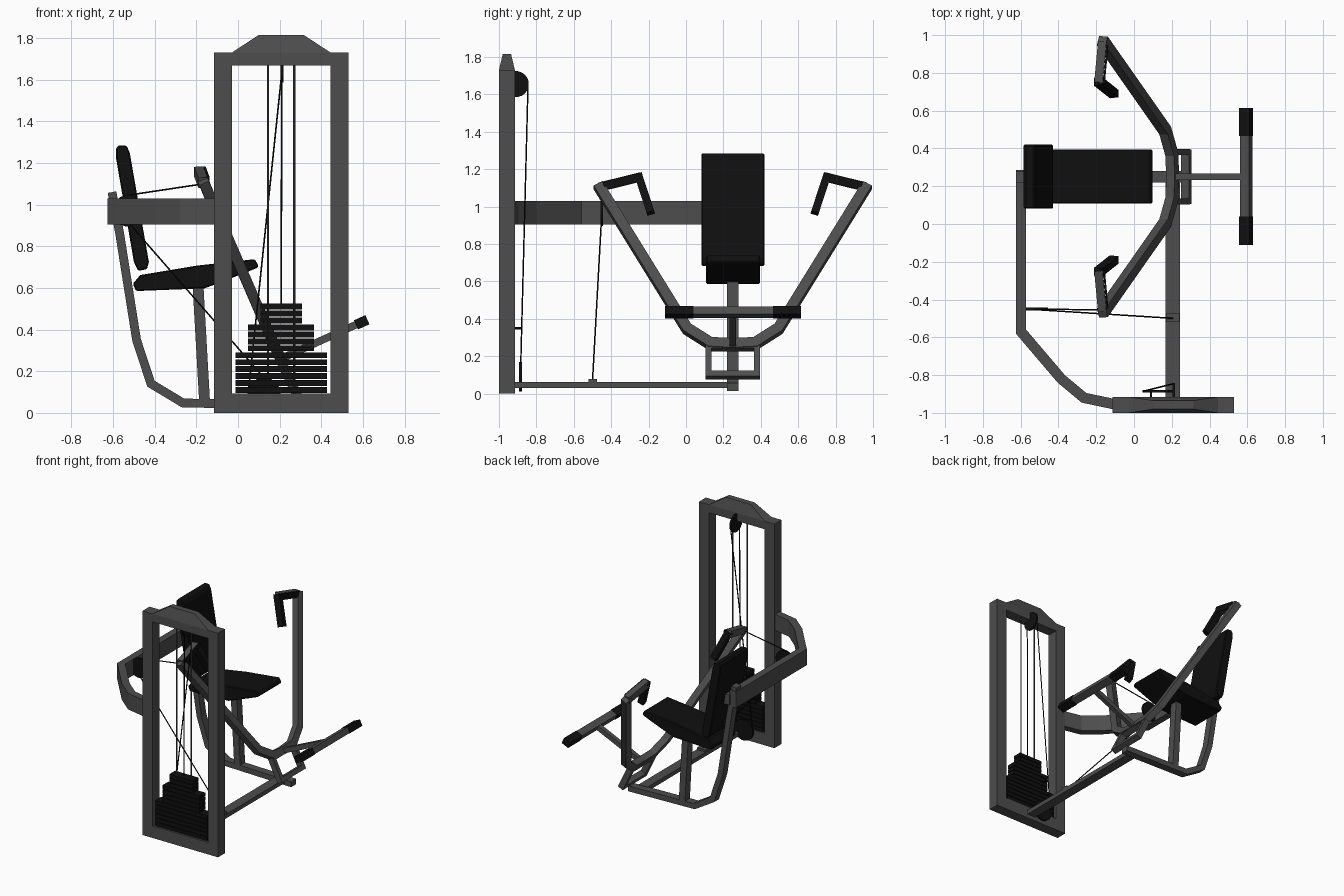
import bpy, bmesh, math
from mathutils import Vector as V

if "Cube" in bpy.data.objects:
    bpy.data.objects.remove(bpy.data.objects["Cube"])


def material(name, c):
    m = bpy.data.materials.new(name)
    m.diffuse_color = (c, c, c, 1)
    m.use_nodes = True
    m.node_tree.nodes["Principled BSDF"].inputs["Base Color"].default_value = m.diffuse_color
    return m


GREY = material("steel grey", 0.075)
BLACK = material("rubber black", 0.005)
MID = 0.25      # symmetry plane of the seat, arms and lever
TX = 0.207      # middle of the weight tower


def finish(name, bm, mat):
    bmesh.ops.recalc_face_normals(bm, faces=bm.faces)
    me = bpy.data.meshes.new(name)
    bm.to_mesh(me)
    bm.free()
    me.materials.append(mat)
    ob = bpy.data.objects.new(name, me)
    bpy.context.collection.objects.link(ob)
    return ob


def loft(name, rings, mat):
    bm = bmesh.new()
    rs = [[bm.verts.new(p) for p in r] for r in rings]
    n = len(rs[0])
    for a, b in zip(rs, rs[1:]):
        for i in range(n):
            bm.faces.new((a[i], a[(i + 1) % n], b[(i + 1) % n], b[i]))
    bm.faces.new(rs[0])
    bm.faces.new(rs[-1])
    return finish(name, bm, mat)


def box(name, x, y, z, mat=GREY):
    ring = lambda h: [(x[0], y[0], h), (x[1], y[0], h), (x[1], y[1], h), (x[0], y[1], h)]
    return loft(name, [ring(z[0]), ring(z[1])], mat)


def bar(name, pts, normal, a, b, mat=GREY):
    """Rectangular tube along a path: a wide along the normal, b across, with mitred bends."""
    pts = [V(p) for p in pts]
    rings = []
    for i, p in enumerate(pts):
        d0 = (p - pts[i - 1]).normalized() if i else (pts[1] - p).normalized()
        d1 = (pts[i + 1] - p).normalized() if i < len(pts) - 1 else d0
        t = (d0 + d1).normalized()
        u = V(normal)
        u = (u - t * u.dot(t)).normalized()
        v = t.cross(u) / t.dot(d0)
        rings.append([p + u * (a / 2 * s) + v * (b / 2 * r)
                      for s, r in ((1, 1), (1, -1), (-1, -1), (-1, 1))])
    return loft(name, rings, mat)


def rod(name, p, q, r, mat, sides=8):
    p, q = V(p), V(q)
    t = (q - p).normalized()
    u = t.orthogonal().normalized()
    v = t.cross(u)
    circle = [(u * math.cos(k * math.tau / sides) + v * math.sin(k * math.tau / sides)) * r
              for k in range(sides)]
    return loft(name, [[c + o for o in circle] for c in (p, q)], mat)


def pad(name, profile, y0, y1):
    ob = loft(name, [[(x, y, z) for x, z in profile] for y in (y0, y1)], BLACK)
    m = ob.modifiers.new("soft edge", 'BEVEL')
    m.width, m.segments, m.limit_method, m.angle_limit = 0.006, 1, 'ANGLE', 1.0
    return ob


# Weight tower
for side, x in (("left", (-0.115, -0.03)), ("right", (0.443, 0.53))):
    box("tower_post_" + side, x, (-1, -0.915), (0, 1.73))
box("tower_bottom", (-0.03, 0.443), (-1, -0.915), (0, 0.092))
box("tower_top", (-0.03, 0.443), (-1, -0.915), (1.668, 1.73))
loft("tower_cap", [[(-0.03, -1, 1.73), (0.445, -1, 1.73), (0.445, -0.915, 1.73), (-0.03, -0.915, 1.73)],
                   [(0.1, -0.98, 1.815), (0.315, -0.98, 1.815), (0.315, -0.935, 1.815), (0.1, -0.935, 1.815)]], GREY)

# Weight stack, plates with thin gaps
pitch = 0.0335
for i in range(13):
    half = 0.22 if i < 6 else 0.158 if i < 10 else 0.1
    z = 0.095 + i * pitch
    box(f"weight_plate_{i + 1}", (TX - half, TX + half), (-0.99, -0.92), (z, z + pitch - 0.005), BLACK)
for x in (0.145, 0.27):
    rod("guide_rod", (x, -0.955, 0.09), (x, -0.955, 1.67), 0.005, GREY)

# Pulleys
rod("top_pulley", (0.204, -0.91, 1.655), (0.218, -0.91, 1.655), 0.07, BLACK, 20)
rod("bottom_pulley", (0.125, -0.892, 0.09), (0.125, -0.878, 0.09), 0.08, BLACK, 20)
rod("beam_pulley", (-0.53, -0.457, 0.97), (-0.53, -0.443, 0.97), 0.075, BLACK, 20)

# Cables
for name, p, q in (
        ("stack_cable", (0.211, -0.955, 1.66), (TX, -0.955, 0.5)),
        ("tower_cable", (0.211, -0.845, 1.64), (0.05, -0.885, 0.1)),
        ("arm_cable", (-0.53, -0.45, 1.045), (-0.165, -0.455, 1.1)),
        ("floor_cable", (-0.575, -0.45, 0.97), (0.215, -0.5, 0.065))):
    rod(name, p, q, 0.004, BLACK, 6)
rod("cable_guide", (0.09, -0.915, 0.35), (0.09, -0.875, 0.35), 0.006, BLACK, 6)

# Floor rails, side beam and curved spine
box("floor_beam", (0.167, 0.243), (-0.92, 0.23), (0.03, 0.062))
box("cable_anchor", (0.17, 0.24), (-0.52, -0.475), (0.062, 0.078))
bar("side_beam", [(-0.598, 0.285, 0.968), (-0.598, -0.57, 0.968), (-0.385, -0.82, 0.968),
                  (-0.265, -0.92, 0.968), (-0.1, -0.955, 0.968)], (0, 0, 1), 0.125, 0.055)
bar("spine", [(-0.605, MID, 1.06), (-0.568, MID, 0.86), (-0.487, MID, 0.35), (-0.418, MID, 0.14),
              (-0.265, MID, 0.048), (0.3, MID, 0.035)], (0, 1, 0), 0.06, 0.042)

# Seat, backrest and seat post
bar("seat_post", [(-0.193, MID, 0.63), (-0.16, MID, 0.045)], (0, 1, 0), 0.06, 0.052)
pad("seat", [(-0.505, 0.62), (-0.49, 0.585), (-0.16, 0.598), (0.02, 0.667), (0.09, 0.695),
             (0.1, 0.705), (0.08, 0.738), (-0.2, 0.707), (-0.47, 0.662)], 0.108, 0.395)
pad("backrest", [(-0.585, 1.22), (-0.585, 1.27), (-0.573, 1.284), (-0.535, 1.284), (-0.52, 1.25),
                 (-0.428, 0.725), (-0.437, 0.69), (-0.48, 0.682), (-0.5, 0.725)], 0.082, 0.42)
box("backrest_mount", (-0.58, -0.51), (0.2, 0.3), (0.92, 1.0))

# Tilted hub frame that carries the arms
tilt = (0.88, 0, 0.42)
for x, z in ((0.277, 0.1), (0.205, 0.25)):
    bar("hub_cross_bar", [(x, 0.105, z), (x, 0.395, z)], tilt, 0.045, 0.034)
for y in (0.12, 0.38):
    bar("hub_side_bar", [(0.277, y, 0.1), (0.205, y, 0.25)], tilt, 0.045, 0.032)

# Press arms with bent handles, mirrored about the seat
for side, s in (("left", 1), ("right", -1)):
    m = lambda x, y, z: (x, MID + s * (y - MID), z)
    bar("press_arm_" + side, [m(-0.168, -0.47, 1.115), m(0.165, 0.005, 0.347), m(0.2, 0.13, 0.268),
                              m(0.205, 0.25, 0.262)], tilt, 0.05, 0.055)
    bar("handle_bar_" + side, [m(-0.168, -0.46, 1.105), m(-0.188, -0.245, 1.158)], (1, 0, 0), 0.045, 0.05)
    bar("handle_pad_" + side, [m(-0.141, -0.44, 1.11), m(-0.16, -0.235, 1.161)], (1, 0, 0), 0.009, 0.046, BLACK)
    bar("handle_grip_" + side, [m(-0.19, -0.255, 1.17), m(-0.105, -0.188, 0.965)], (1, 0, 0), 0.048, 0.042, BLACK)

# Foot lever with cross bar and grips
bar("foot_lever", [(0.21, MID, 0.262), (0.59, MID, 0.434)], (0, 1, 0), 0.034, 0.036)
along = (0.91, 0, 0.41)
bar("foot_bar", [(0.594, 0.03, 0.435), (0.594, 0.47, 0.435)], along, 0.055, 0.044)
for y0, y1 in ((-0.112, 0.04), (0.465, 0.615)):
    bar("foot_grip", [(0.594, y0, 0.435), (0.594, y1, 0.435)], along, 0.06, 0.048, BLACK)
